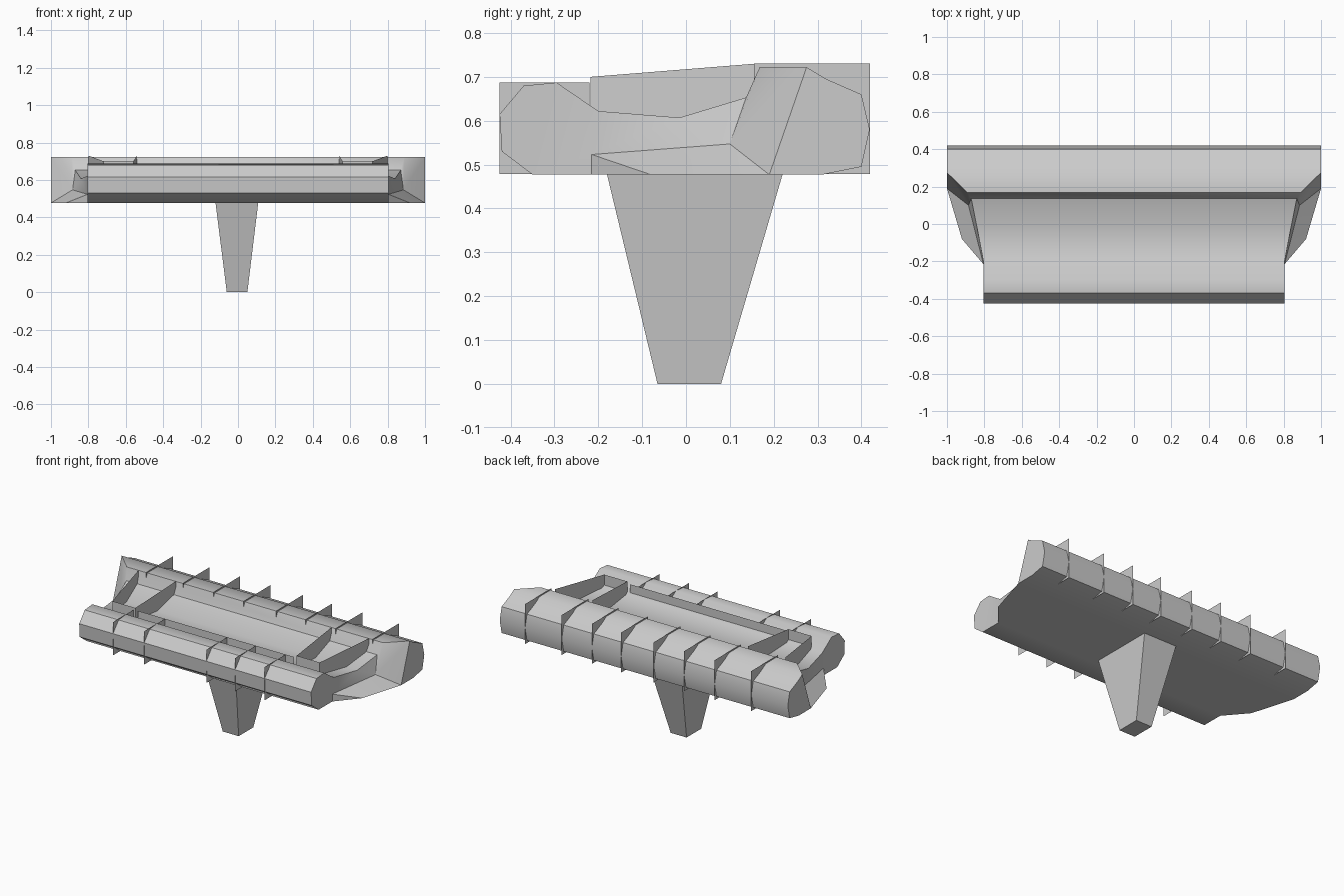
import bpy, bmesh

if "Cube" in bpy.data.objects:
    bpy.data.objects.remove(bpy.data.objects["Cube"])

def make(name, verts, faces, smooth=False, fix=True):
    me = bpy.data.meshes.new(name)
    me.from_pydata(verts, [], faces)
    if fix:
        bm = bmesh.new()
        bm.from_mesh(me)
        bmesh.ops.recalc_face_normals(bm, faces=bm.faces)
        bm.to_mesh(me)
        bm.free()
    ob = bpy.data.objects.new(name, me)
    bpy.context.collection.objects.link(ob)
    if smooth:
        bpy.ops.object.select_all(action='DESELECT')
        ob.select_set(True)
        bpy.context.view_layer.objects.active = ob
        bpy.ops.object.shade_smooth_by_angle(angle=0.7)
    return ob

# Seat body: closed side profile as (half width, y, z)
prof = [
    (.805, -.20, .622), (.84, -.015, .607), (.87, .137, .653), (.89, .168, .722),  # 0-3 seat
    (1, .275, .722), (1, .32, .695), (1, .40, .66), (1, .419, .58), (1, .40, .495),  # 4-8 back roll
    (1, .31, .477), (1, .19, .477), (.92, -.08, .477), (.805, -.215, .477),          # 9-12 underside
    (.805, -.35, .477), (.805, -.42, .53), (.805, -.425, .615), (.805, -.37, .68),   # 13-16 front roll
    (.805, -.295, .687)]
n = len(prof)
A, B = n, n + 1                      # inner corners of the side wings
side = prof + [(.805, -.215, .523), (.885, .10, .547)]
m = len(side)
verts = [(x, y, z) for x, y, z in side] + [(-x, y, z) for x, y, z in side]
faces = [(i, (i + 1) % n, (i + 1) % n + m, i + m) for i in range(n)]
ends = [(12, 13, 14, 15, 16, 17, 0, A),       # front roll cap
        (0, 1, A), (1, B, A), (1, 2, B),      # seat side wall
        (2, 3, B), (3, 4, B), (4, 10, B),     # backrest side wall
        (A, B, 11), (B, 10, 11), (A, 11, 12), # wing
        (4, 5, 6, 7, 8, 9, 10)]               # back roll cap
for f in ends:
    faces += [f, tuple(i + m for i in reversed(f))]
make("seat_body", verts, faces, smooth=True)

# Tapered pedestal
def ring(x0, x1, y0, y1, z):
    return [(x0, y0, z), (x1, y0, z), (x1, y1, z), (x0, y1, z)]
make("pedestal", ring(-.06, .05, -.065, .08, 0) + ring(-.12, .108, -.18, .22, .477),
     [(3, 2, 1, 0), (4, 5, 6, 7)] + [(i, (i + 1) % 4, (i + 1) % 4 + 4, i + 4) for i in range(4)])

# Thin upright panels
LOW = .479
def panel(name, p, q):
    """Upright sheet between two top points."""
    make(name, [p, q, (q[0], q[1], LOW), (p[0], p[1], LOW)], [(0, 1, 2, 3)], fix=False)

for x in (-.747, -.492, -.28, -.07, .157, .36, .569, .824):
    panel("back_fin", (x, .155, .73), (x, .42, .73))
for x in (-.57, -.354, .078, .277, .483):
    panel("front_fin", (x, -.425, .687), (x, -.22, .687))

# Open armrest walls and the low rail between them
for s in (-1, 1):
    panel("arm_inner_wall", (s * .56, -.218, .70), (s * .54, .157, .73))
    panel("arm_outer_wall", (s * .72, -.218, .70), (s * .80, .157, .73))
    panel("arm_front_wall", (s * .56, -.218, .70), (s * .72, -.218, .70))
panel("front_rail", (-.54, -.218, .687), (.54, -.218, .687))
